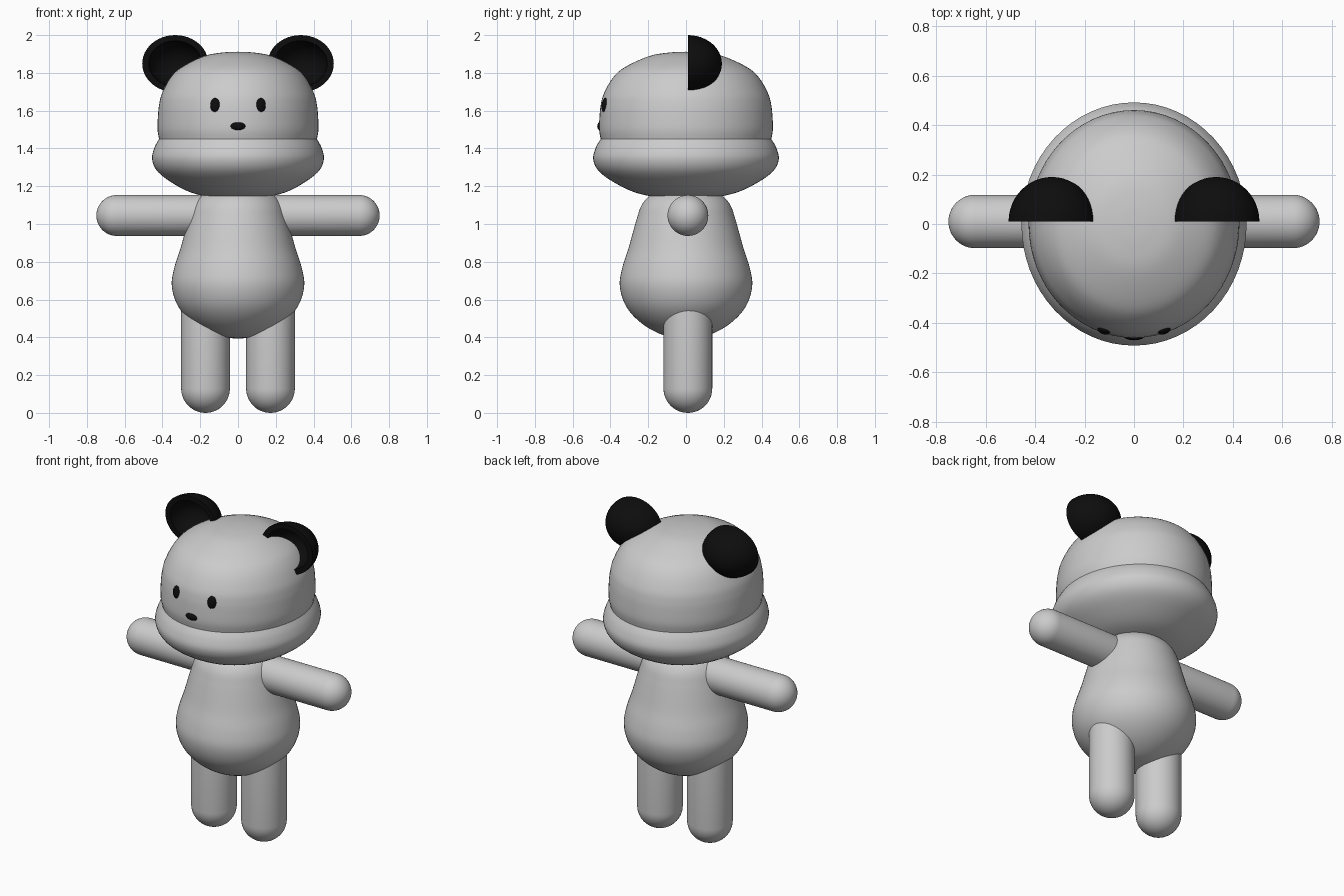
import bpy, bmesh
from math import sin, cos, pi, radians

if "Cube" in bpy.data.objects:
    bpy.data.objects.remove(bpy.data.objects["Cube"])

black = bpy.data.materials.new("black")
black.diffuse_color = (0.004, 0.004, 0.004, 1)
black.use_nodes = True
black.node_tree.nodes["Principled BSDF"].inputs["Base Color"].default_value = black.diffuse_color


def spline(pts, steps=5):
    """Catmull-Rom curve through profile points"""
    out = []
    for i in range(len(pts) - 1):
        a, b, c, d = pts[max(i - 1, 0)], pts[i], pts[i + 1], pts[min(i + 2, len(pts) - 1)]
        for s in range(steps):
            t = s / steps
            out.append(tuple(0.5 * (2 * b[k] + (c[k] - a[k]) * t
                             + (2 * a[k] - 5 * b[k] + 4 * c[k] - d[k]) * t * t
                             + (3 * b[k] - a[k] - 3 * c[k] + d[k]) * t ** 3) for k in (0, 1)))
    return out + [pts[-1]]


def arc(r, h, z, a0, a1, n=12):
    """Elliptical arc as (radius, height) points, angles in degrees"""
    return [(r * cos(radians(a0 + (a1 - a0) * i / n)),
             z + h * sin(radians(a0 + (a1 - a0) * i / n))) for i in range(n + 1)]


def lathe(name, profile, loc=(0, 0, 0), rot=(0, 0, 0), scale=(1, 1, 1), mat=None, n=64):
    bm = bmesh.new()
    rings = []
    for r, z in profile:
        if r < 1e-4:
            rings.append([bm.verts.new((0, 0, z))] * n)
        else:
            rings.append([bm.verts.new((r * cos(2 * pi * i / n), r * sin(2 * pi * i / n), z))
                          for i in range(n)])
    for a, b in zip(rings, rings[1:]):
        for i in range(n):
            j = (i + 1) % n
            quad = list(dict.fromkeys((a[i], a[j], b[j], b[i])))
            if len(quad) > 2:
                bm.faces.new(quad)
    bmesh.ops.scale(bm, vec=scale, verts=bm.verts)
    bmesh.ops.recalc_face_normals(bm, faces=bm.faces)
    mesh = bpy.data.meshes.new(name)
    bm.to_mesh(mesh)
    bm.free()
    mesh.shade_smooth()
    mesh.set_sharp_from_angle(angle=radians(40))
    if mat:
        mesh.materials.append(mat)
    ob = bpy.data.objects.new(name, mesh)
    ob.location, ob.rotation_euler = loc, rot
    bpy.context.collection.objects.link(ob)
    return ob


def capsule(r, length):
    return arc(r, r, r, -90, 0) + arc(r, r, length - r, 0, 90)


# Head: wide jowl below a crease, domed skull above
jowl = spline([(0, 1.13), (0.12, 1.138), (0.25, 1.167), (0.36, 1.225), (0.43, 1.283),
               (0.455, 1.345), (0.442, 1.405), (0.418, 1.45)])
skull = spline([(0.418, 1.45), (0.426, 1.50), (0.424, 1.57), (0.418, 1.63), (0.403, 1.69),
                (0.36, 1.772), (0.30, 1.83), (0.18, 1.889), (0.08, 1.908), (0, 1.912)])
lathe("head", jowl + skull[1:], scale=(1, 1.08, 1))

# Pear-shaped body
lathe("body", spline([(0, 0.393), (0.1, 0.405), (0.2, 0.45), (0.28, 0.515), (0.33, 0.59),
                      (0.351, 0.68), (0.337, 0.77), (0.305, 0.87), (0.28, 0.96), (0.26, 1.03),
                      (0.235, 1.10), (0.19, 1.15), (0.1, 1.19), (0, 1.20)]))

# Cupped ear shell: outer dome, rim, inner dome
ear = arc(1, 1, 0, 90, 0) + arc(0.8, 0.8, 0, 0, 90)

# Paired parts
for side, s in (("left", 1), ("right", -1)):
    lathe(side + "_arm", capsule(0.108, 0.65), (s * 0.10, 0.01, 1.045), (0, s * pi / 2, 0), n=48)
    lathe(side + "_leg", capsule(0.129, 0.68), (s * 0.172, 0.01, 0), n=48)
    lathe(side + "_ear", ear, (s * 0.332, 0.01, 1.849), (-pi / 2, 0, 0),
          (0.175, 0.151, 0.18), black, 48)
    lathe(side + "_eye", arc(1, 1, 0, -90, 90), (s * 0.122, -0.431, 1.63),
          (radians(-8), 0, s * radians(18)), (0.026, 0.014, 0.037), black, 24)

# Nose
lathe("nose", arc(1, 1, 0, -90, 90), (0, -0.454, 1.518), (0, 0, 0),
      (0.041, 0.016, 0.022), black, 24)
